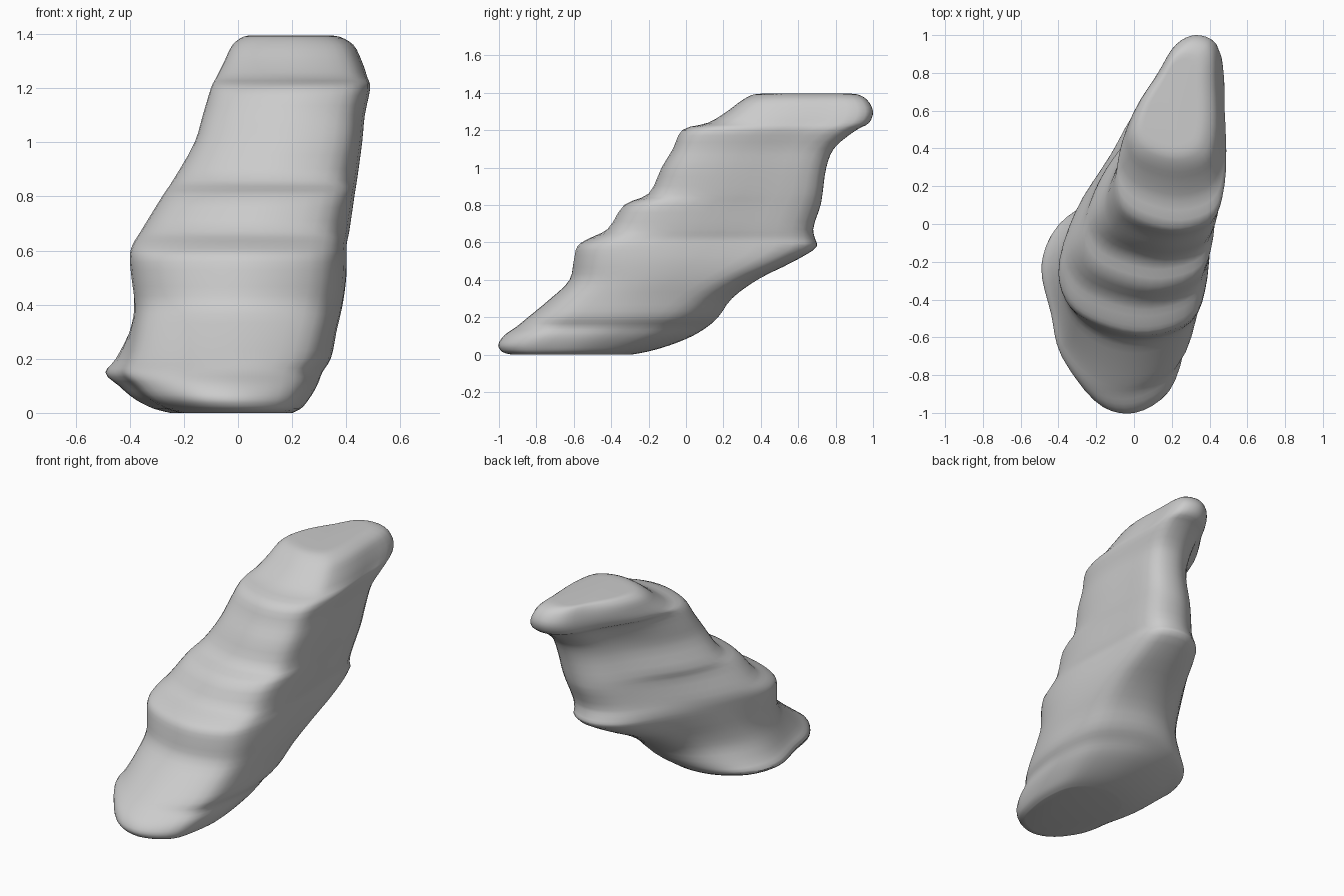
import bpy
import bmesh
from mathutils import Vector

cube = bpy.data.objects.get("Cube")
if cube:
    bpy.data.objects.remove(cube, do_unlink=True)

# Horizontal slices: height, left edge, right edge, front edge, back edge
SLICES = [
    (0, -.25, .2, -.93, -.3),
    (.015, -.31, .23, -.98, -.22),
    (.05, -.38, .26, -1, -.1),
    (.1, -.44, .29, -.97, .02),
    (.15, -.49, .31, -.9, .1),
    (.2, -.46, .34, -.84, .16),
    (.3, -.42, .36, -.72, .24),
    (.4, -.4, .38, -.62, .38),
    (.5, -.4, .39, -.6, .58),
    (.58, -.4, .39, -.58, .7),
    (.62, -.39, .39, -.52, .69),
    (.67, -.36, .4, -.42, .68),
    (.8, -.28, .42, -.33, .72),
    (.86, -.24, .43, -.2, .73),
    (1, -.16, .45, -.13, .75),
    (1.1, -.13, .46, -.07, .79),
    (1.2, -.1, .48, -.02, .91),
    (1.24, -.08, .47, .12, .98),
    (1.3, -.05, .45, .22, 1),
    (1.36, -.02, .42, .3, .97),
    (1.39, .02, .37, .36, .92),
    (1.395, .06, .33, .42, .87),
]

# Outlines in slice units: across from -1 to 1, and front to back from 0 to 1
FOOT = [(.2, 0), (-.3, .03), (-.75, .22), (-.87, .42), (-1, .68), (-.8, .88),
        (-.3, 1), (.3, 1), (.85, .85), (1, .6), (.95, .35), (.75, .12)]
CREST = [(.2, 0), (-.45, .04), (-.85, .12), (-1, .25), (-.8, .48), (-.3, .74),
         (.1, .94), (.5, 1), (.9, .95), (1, .65), (1, .25), (.8, .07)]


def spline(points, steps, closed):
    """Resample points along a smooth curve that passes through them."""
    count = len(points)

    def pick(i):
        return points[i % count] if closed else points[max(0, min(i, count - 1))]

    result = []
    for i in range(count if closed else count - 1):
        a, b, c, d = (pick(i + k) for k in (-1, 0, 1, 2))
        # Tangents follow chord length so that uneven spacing stays smooth
        ab, bc, cd = (max((q - p).length, .0001) ** .5
                      for p, q in ((a, b), (b, c), (c, d)))
        m = (c - b) + ((b - a) / ab - (c - a) / (ab + bc)) * bc
        n = (c - b) + ((d - c) / cd - (d - b) / (bc + cd)) * bc
        for s in range(steps):
            t = s / steps
            result.append(b + m * t + (3 * (c - b) - 2 * m - n) * t * t
                          + (2 * (b - c) + m + n) * t ** 3)
    if not closed:
        result.append(points[-1])
    return result


def slice_ring(height, left, right, front, back):
    """Outline of one slice, changing from a rounded foot to a slanted crest."""
    blend = max(0, min(1, (height - .15) / .4))
    ring = []
    for foot, crest in zip(FOOT, CREST):
        u, v = Vector(foot).lerp(Vector(crest), blend)
        ring.append(Vector((left + (right - left) * (u + 1) / 2,
                            front + (back - front) * v, height)))
    return spline(ring, 4, True)


def build_boulder():
    rings = [slice_ring(*row) for row in SLICES]
    columns = [spline(list(column), 3, False) for column in zip(*rings)]
    bm = bmesh.new()
    grid = [[bm.verts.new(p) for p in column] for column in columns]
    # Side surface
    for i, column in enumerate(grid):
        following = grid[(i + 1) % len(grid)]
        for j in range(len(column) - 1):
            bm.faces.new((column[j], column[j + 1],
                          following[j + 1], following[j]))
    # Flat base and flat top
    bm.faces.new([column[0] for column in grid])
    bm.faces.new([column[-1] for column in grid])
    bmesh.ops.recalc_face_normals(bm, faces=bm.faces)
    mesh = bpy.data.meshes.new("boulder")
    bm.to_mesh(mesh)
    bm.free()
    boulder = bpy.data.objects.new("boulder", mesh)
    bpy.context.collection.objects.link(boulder)
    return boulder


# Plain grey stone
stone = bpy.data.materials.new("grey_stone")
stone.use_nodes = True
grey = (.6, .6, .6, 1)
stone.diffuse_color = grey
for node in stone.node_tree.nodes:
    if node.type == 'BSDF_PRINCIPLED':
        node.inputs["Base Color"].default_value = grey

boulder = build_boulder()
boulder.data.materials.append(stone)
bpy.ops.object.select_all(action='DESELECT')
boulder.select_set(True)
bpy.context.view_layer.objects.active = boulder
bpy.ops.object.shade_smooth_by_angle(angle=.9)
